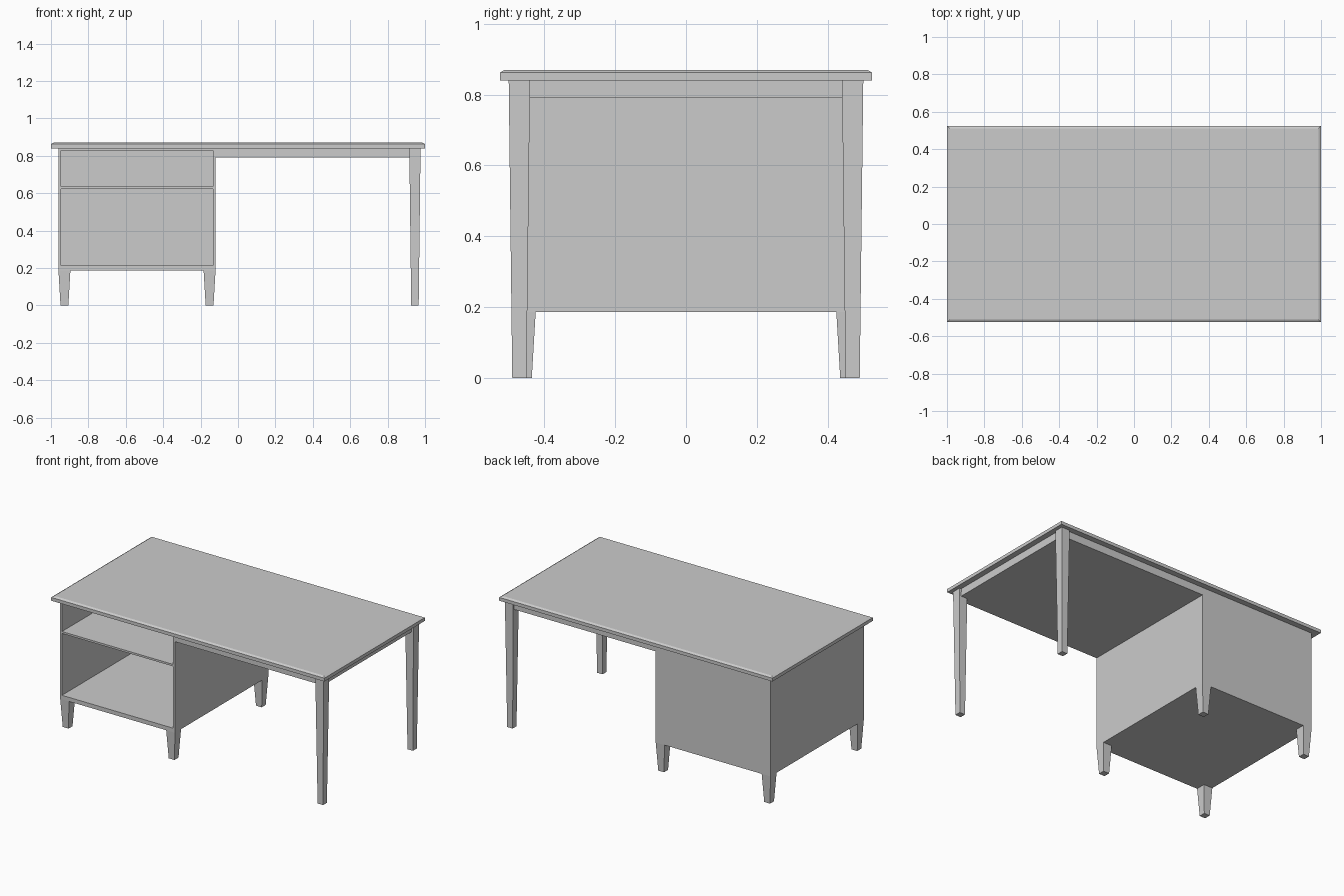
import bpy
import bmesh

if "Cube" in bpy.data.objects:
    bpy.data.objects.remove(bpy.data.objects["Cube"])


def loft(name, *sections):
    """Closed solid through stacked rectangles (x0, x1, y0, y1, z)."""
    bm = bmesh.new()
    rings = [[bm.verts.new(p) for p in
              ((x0, y0, z), (x1, y0, z), (x1, y1, z), (x0, y1, z))]
             for x0, x1, y0, y1, z in sections]
    bm.faces.new(rings[0][::-1])
    bm.faces.new(rings[-1])
    for low, high in zip(rings, rings[1:]):
        for i in range(4):
            j = (i + 1) % 4
            bm.faces.new((low[i], low[j], high[j], high[i]))
    mesh = bpy.data.meshes.new(name)
    bm.to_mesh(mesh)
    bm.free()
    obj = bpy.data.objects.new(name, mesh)
    bpy.context.collection.objects.link(obj)
    return obj


def box(name, x0, x1, y0, y1, z0, z1):
    return loft(name, (x0, x1, y0, y1, z0), (x0, x1, y0, y1, z1))


def tapered_leg(name, x, y, z_top, half_top, half_foot):
    def square(h, z):
        return (x - h, x + h, y - h, y + h, z)
    return loft(name, square(half_foot, 0), square(half_top, z_top))


TOP_Z, APRON_Z, CAB_Z = 0.84, 0.79, 0.187
LEFT, CAB_RIGHT, RIGHT, DEPTH = -0.96, -0.12, 0.963, 0.488

# Tabletop with a chamfered upper edge
loft("tabletop",
     (-1, 1, -0.525, 0.525, TOP_Z),
     (-1, 1, -0.525, 0.525, 0.862),
     (-0.986, 0.986, -0.511, 0.511, 0.87))

# Apron slab flush with the cabinet
box("apron", CAB_RIGHT, RIGHT, -DEPTH, DEPTH, APRON_Z, TOP_Z)

# Cabinet hollowed out from the front by two compartments
cabinet = box("cabinet", LEFT, CAB_RIGHT, -DEPTH, DEPTH, CAB_Z, TOP_Z)
for label, z0, z1 in (("lower", 0.214, 0.623), ("upper", 0.636, 0.829)):
    cutter = box(label + "_compartment_cutter", LEFT + 0.013, CAB_RIGHT - 0.013,
                 -0.6, DEPTH - 0.013, z0, z1)
    cutter.hide_render = True
    cutter.hide_set(True)
    cutter.display_type = 'WIRE'
    cut = cabinet.modifiers.new(label + "_compartment", 'BOOLEAN')
    cut.operation = 'DIFFERENCE'
    cut.solver = 'EXACT'
    cut.object = cutter

# Tall desk legs on the right, short feet under the cabinet
for side, s in (("front", -1), ("back", 1)):
    tapered_leg(side + "_leg", 0.946, s * 0.47, TOP_Z, 0.03, 0.02)
    for end, x in (("left", LEFT + 0.032), ("right", CAB_RIGHT - 0.032)):
        tapered_leg(f"cabinet_{side}_{end}_foot", x, s * (DEPTH - 0.032),
                    CAB_Z, 0.032, 0.021)
